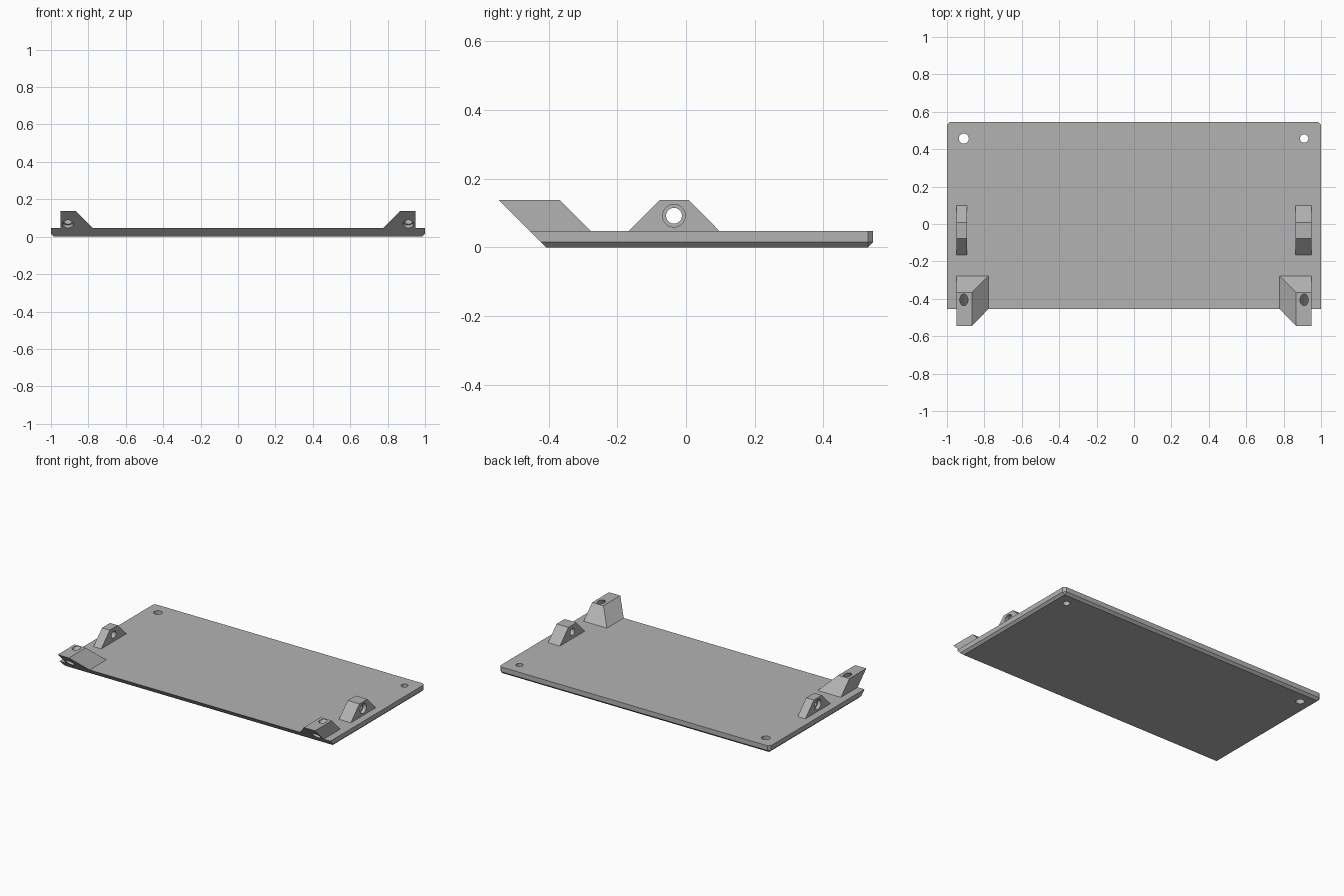
import bpy
import bmesh
from mathutils import Vector

cube = bpy.data.objects.get("Cube")
if cube:
    bpy.data.objects.remove(cube, do_unlink=True)

grey = bpy.data.materials.new("plain_grey")
grey.use_nodes = True
grey.diffuse_color = (0.45, 0.45, 0.45, 1)
grey.node_tree.nodes["Principled BSDF"].inputs["Base Color"].default_value = grey.diffuse_color

DECK, TOP = 0.047, 0.138      # plate top and bracket top heights
FRONT, BACK = -0.407, 0.545   # front bottom edge and back edge
CUT = 0.015                   # chamfer size
OUT = 0.95                    # outer face of the brackets


def make_object(name, bm):
    bmesh.ops.recalc_face_normals(bm, faces=bm.faces)
    mesh = bpy.data.meshes.new(name)
    bm.to_mesh(mesh)
    bm.free()
    mesh.materials.append(grey)
    obj = bpy.data.objects.new(name, mesh)
    bpy.context.collection.objects.link(obj)
    return obj


def solid(name, points):
    """Convex block through the given corner points."""
    bm = bmesh.new()
    for p in points:
        bm.verts.new(p)
    bmesh.ops.convex_hull(bm, input=bm.verts)
    bmesh.ops.dissolve_limit(bm, angle_limit=0.01, verts=bm.verts, edges=bm.edges)
    return make_object(name, bm)


def drill(obj, start, end, radius, sides=32):
    """Cut a round hole between two points."""
    start, end = Vector(start), Vector(end)
    axis = end - start
    bm = bmesh.new()
    bmesh.ops.create_cone(bm, cap_ends=True, segments=sides, radius1=radius,
                          radius2=radius, depth=axis.length)
    cutter = make_object("hole_cutter", bm)
    cutter.hide_render = True
    cutter.rotation_mode = 'QUATERNION'
    cutter.rotation_quaternion = axis.to_track_quat('Z', 'Y')
    cutter.location = (start + end) / 2
    mod = obj.modifiers.new("hole", 'BOOLEAN')
    mod.operation, mod.solver, mod.object = 'DIFFERENCE', 'EXACT', cutter
    bpy.context.view_layer.update()
    graph = bpy.context.evaluated_depsgraph_get()
    mesh = bpy.data.meshes.new_from_object(obj.evaluated_get(graph))
    obj.modifiers.clear()
    obj.data = mesh
    bpy.data.objects.remove(cutter, do_unlink=True)


# Base plate: sloped front, chamfered underside and back corners
corners = []
for s in (-1, 1):
    corners += [(s * (1 - CUT), FRONT, 0), (s * (1 - CUT), BACK - CUT, 0)]
    for z in (CUT, DECK):
        corners += [(s, FRONT - z, z), (s, BACK - CUT, z), (s * (1 - CUT), BACK, z)]
plate = solid("base_plate", corners)
for x, radius in ((-0.91, 0.027), (0.91, 0.0225)):
    drill(plate, (x, 0.457, -0.1), (x, 0.457, 0.1), radius, 16)

for side, s, lug_width in (("right", -1, 0.057), ("left", 1, 0.087)):
    # Front bracket leaning out over the sloped edge
    bracket = solid(side + "_front_bracket", [
        (s * x, y, z)
        for z, inner, front, back in ((DECK, 0.778, FRONT - DECK, -0.277),
                                      (TOP, 0.867, FRONT - TOP, -0.367))
        for x in (inner, OUT) for y in (front, back)])
    # Diagonal hole with a wider recess on the sloped face
    mouth = Vector((s * 0.91, -0.475, 0.068))
    along = Vector((0, 1, 1)).normalized()
    drill(bracket, mouth - along * 0.1, mouth + along * 0.25, 0.022)
    drill(bracket, mouth - along * 0.1, mouth + along * 0.02, 0.029)

    # Side lug with a cross hole recessed from outside
    lug = solid(side + "_side_lug", [
        (s * x, y, z)
        for x in (OUT - lug_width, OUT)
        for y, z in ((-0.167, DECK), (-0.077, TOP), (0.008, TOP), (0.098, DECK))])
    hole_y, hole_z = -0.035, 0.092
    drill(lug, (s * 0.7, hole_y, hole_z), (s * 1.1, hole_y, hole_z), 0.023)
    drill(lug, (s * (OUT - 0.025), hole_y, hole_z), (s * 1.1, hole_y, hole_z), 0.033)
